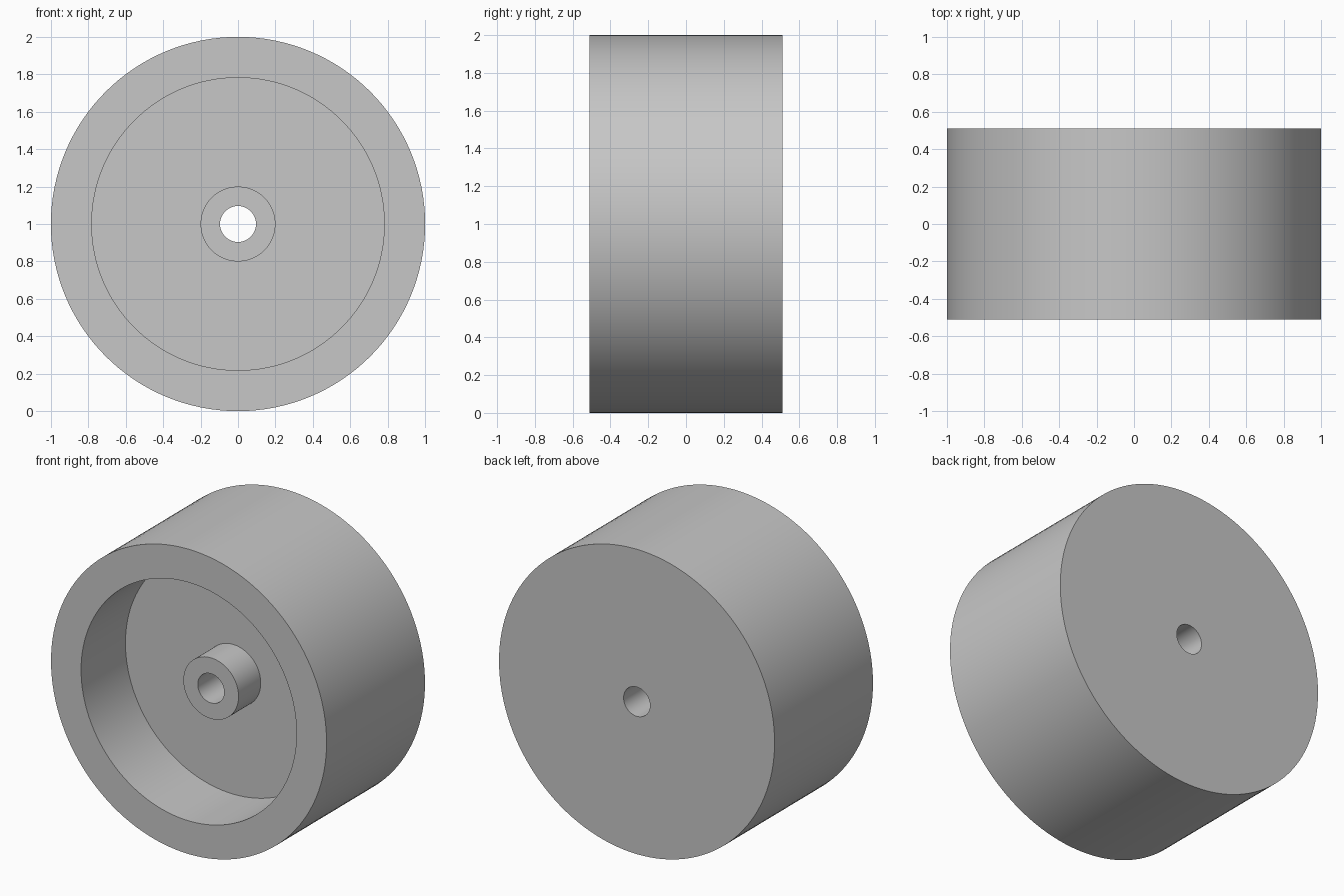
import bpy
import bmesh
import math
from mathutils import Vector

SEGMENTS = 128
HALF_WIDTH = 0.51
FLOOR_Y = -0.05
HUB_Y = -0.28

cube = bpy.data.objects.get("Cube")
if cube:
    bpy.data.objects.remove(cube, do_unlink=True)

# Plain grey material
grey = bpy.data.materials.new("plain_grey")
grey.use_nodes = True
colour = (0.57, 0.57, 0.57, 1)
grey.diffuse_color = colour
grey.node_tree.nodes["Principled BSDF"].inputs["Base Color"].default_value = colour


def lathe(name, profile, material):
    """Spin a closed (radius, y) profile about the y axis."""
    bm = bmesh.new()
    verts = [bm.verts.new((r, y, 0)) for r, y in profile]
    edges = [bm.edges.new((a, b)) for a, b in zip(verts, verts[1:] + verts[:1])]
    bmesh.ops.spin(bm, geom=verts + edges, cent=Vector(), axis=Vector((0, 1, 0)),
                   angle=math.tau, steps=SEGMENTS, use_merge=True)
    bmesh.ops.remove_doubles(bm, verts=bm.verts, dist=0.0001)
    bmesh.ops.recalc_face_normals(bm, faces=bm.faces)
    mesh = bpy.data.meshes.new(name)
    bm.to_mesh(mesh)
    bm.free()
    mesh.materials.append(material)
    obj = bpy.data.objects.new(name, mesh)
    bpy.context.collection.objects.link(obj)
    return obj


# Wheel: thick rim, recessed front, central hub and axle bore
wheel = lathe("wheel", [
    (1.0, -HALF_WIDTH), (1.0, HALF_WIDTH),     # tread
    (0.096, HALF_WIDTH), (0.096, HUB_Y),       # back face and bore
    (0.2, HUB_Y), (0.2, FLOOR_Y),              # hub
    (0.782, FLOOR_Y), (0.782, -HALF_WIDTH),    # recess
], grey)
wheel.location.z = 1

bpy.ops.object.select_all(action='DESELECT')
wheel.select_set(True)
bpy.context.view_layer.objects.active = wheel
bpy.ops.object.shade_smooth_by_angle(angle=math.radians(30))
